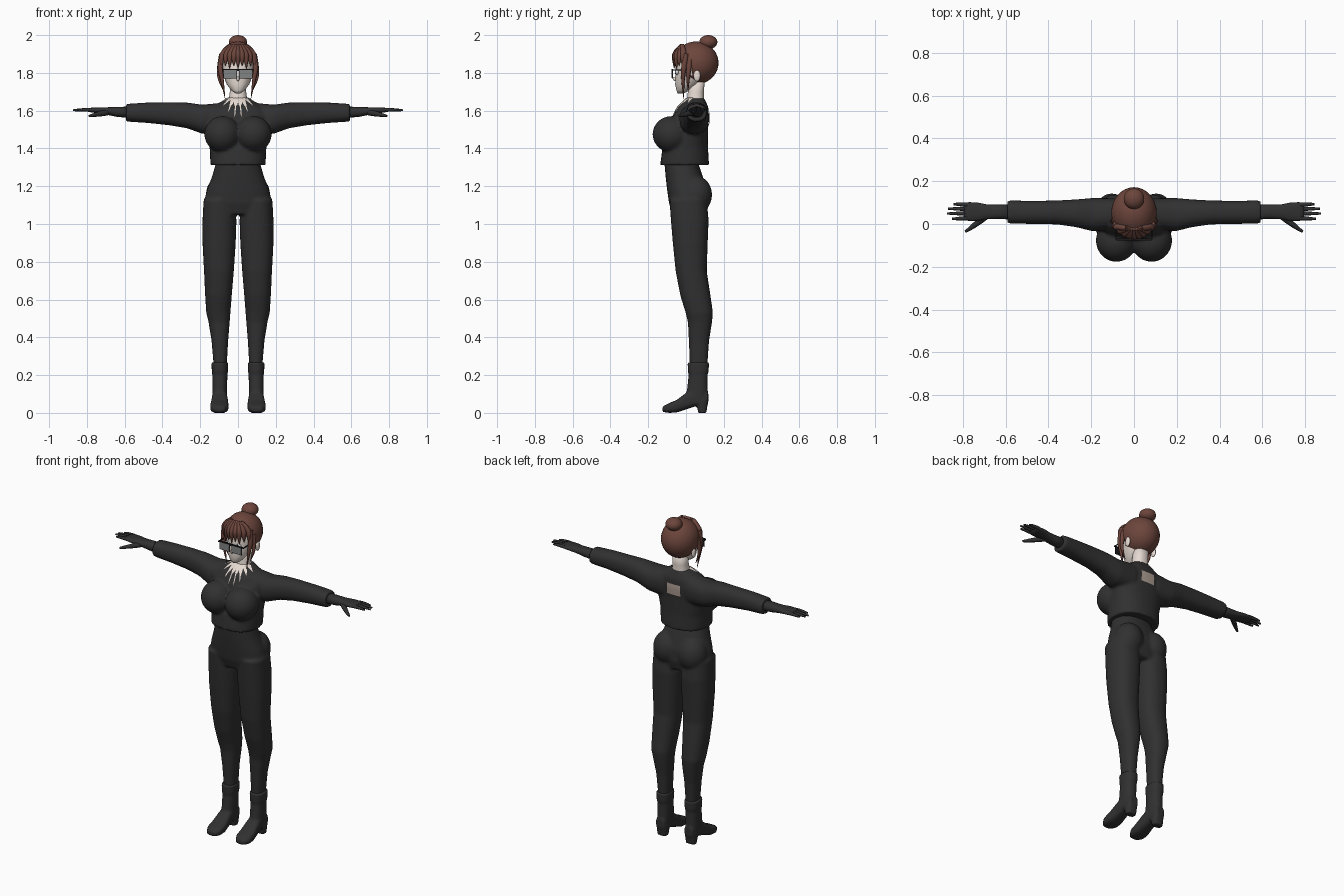
import bpy, bmesh, math
from mathutils import Vector, Matrix

if "Cube" in bpy.data.objects:
    bpy.data.objects.remove(bpy.data.objects["Cube"], do_unlink=True)


def material(name, r, g, b):
    m = bpy.data.materials.new(name)
    m.use_nodes = True
    m.diffuse_color = (r, g, b, 1)
    bsdf = m.node_tree.nodes["Principled BSDF"]
    bsdf.inputs["Base Color"].default_value = (r, g, b, 1)
    bsdf.inputs["Roughness"].default_value = 0.8
    return m


CLOTH = material("black cloth", .03, .03, .03)
SKIN = material("pale skin", .80, .71, .65)
HAIR = material("brown hair", .15, .06, .045)
LENS = material("grey lens", .22, .23, .23)
FRAME = material("frame black", .01, .01, .01)
PATCH = material("beige patch", .42, .34, .29)
WHITE = material("eye white", .8, .8, .8)


def loft(bm, axis, sections, side=1, n=28, power=2.3):
    """Skin rounded sections (position, a0, a1, b0, b1) along an axis."""
    rings = []
    for p, a0, a1, b0, b1 in sections:
        ring = []
        for i in range(n):
            t = math.tau * i / n
            c, s = math.cos(t), math.sin(t)
            a = (a0 + a1) / 2 + (a1 - a0) / 2 * math.copysign(abs(c) ** (2 / power), c)
            b = (b0 + b1) / 2 + (b1 - b0) / 2 * math.copysign(abs(s) ** (2 / power), s)
            x, y, z = {"x": (p, a, b), "y": (a, p, b), "z": (a, b, p)}[axis]
            ring.append(bm.verts.new((x * side, y, z)))
        rings.append(ring)
    for lo, hi in zip(rings, rings[1:]):
        for i in range(n):
            bm.faces.new((lo[i], lo[(i + 1) % n], hi[(i + 1) % n], hi[i]))
    bm.faces.new(rings[0])
    bm.faces.new(rings[-1])


def ball(bm, centre, radii):
    m = Matrix.Translation(centre) @ Matrix.Diagonal((*radii, 1))
    bmesh.ops.create_uvsphere(bm, u_segments=32, v_segments=20, radius=1, matrix=m)


def block(bm, centre, size):
    m = Matrix.Translation(centre) @ Matrix.Diagonal((*size, 1))
    bmesh.ops.create_cube(bm, size=1, matrix=m)


def finish(name, bm, mat, voxel=0, smooth=True, recalc=True):
    if recalc:
        bmesh.ops.recalc_face_normals(bm, faces=bm.faces[:])
    me = bpy.data.meshes.new(name)
    bm.to_mesh(me)
    bm.free()
    me.materials.append(mat)
    ob = bpy.data.objects.new(name, me)
    bpy.context.collection.objects.link(ob)
    for f in me.polygons:
        f.use_smooth = smooth
    if voxel:
        rm = ob.modifiers.new("fuse", "REMESH")
        rm.mode, rm.voxel_size, rm.use_smooth_shade = "VOXEL", voxel, True
        sm = ob.modifiers.new("soften", "SMOOTH")
        sm.factor, sm.iterations = .5, 5
    return ob


def lock(name, points, radii, mat):
    """A tapered strand along a smooth path."""
    cu = bpy.data.curves.new(name, "CURVE")
    cu.dimensions, cu.bevel_depth, cu.bevel_resolution = "3D", 1, 2
    cu.use_fill_caps = True
    sp = cu.splines.new("NURBS")
    sp.points.add(len(points) - 1)
    for pt, co, r in zip(sp.points, points, radii):
        pt.co, pt.radius = (*co, 1), r
    sp.order_u, sp.use_endpoint_u, sp.resolution_u = 3, True, 6
    cu.materials.append(mat)
    ob = bpy.data.objects.new(name, cu)
    bpy.context.collection.objects.link(ob)


# Sweater: body, bust and sleeves fused into one soft form
bm = bmesh.new()
loft(bm, "z", [(1.312, -.146, .146, -.137, .122), (1.40, -.15, .15, -.125, .117),
               (1.50, -.165, .165, -.08, .117), (1.57, -.165, .165, -.07, .122),
               (1.62, -.135, .135, -.045, .118), (1.648, -.09, .09, -.015, .105),
               (1.665, -.06, .06, .0, .098)])
for s in (1, -1):
    ball(bm, (.082 * s, -.077, 1.475), (.096, .10, .096))
    loft(bm, "x", [(.08, -.02, .12, 1.47, 1.642), (.19, -.035, .122, 1.478, 1.632),
                   (.27, -.015, .115, 1.507, 1.643), (.36, -.002, .11, 1.522, 1.645),
                   (.48, .0, .108, 1.535, 1.643), (.56, .002, .11, 1.54, 1.638),
                   (.592, .002, .11, 1.543, 1.636)], s)
sweater = finish("sweater", bm, CLOTH, .008)

# Trousers: pelvis, seat and legs
bm = bmesh.new()
loft(bm, "z", [(1.33, -.115, .115, -.115, .062), (1.25, -.138, .138, -.108, .09),
               (1.18, -.165, .165, -.10, .112), (1.11, -.182, .182, -.09, .115),
               (1.05, -.165, .165, -.07, .10)])
for s in (1, -1):
    ball(bm, (.085 * s, .052, 1.155), (.085, .086, .10))
    loft(bm, "z", [(1.13, .02, .182, -.088, .11), (1.02, .008, .188, -.08, .12),
                   (.90, .012, .188, -.07, .115), (.75, .022, .18, -.055, .11),
                   (.62, .033, .174, -.03, .13), (.53, .04, .168, -.002, .143),
                   (.48, .044, .156, .01, .138), (.38, .052, .14, .015, .122),
                   (.24, .06, .128, .02, .113)], s)
finish("trousers", bm, CLOTH, .008)

# Boots, hands and fingers
for s, tag in ((1, "left"), (-1, "right")):
    bm = bmesh.new()
    loft(bm, "z", [(.268, .052, .14, .008, .122), (.22, .053, .139, .01, .12),
                   (.20, .056, .136, .014, .114), (.12, .058, .136, .005, .115),
                   (.05, .06, .135, -.02, .118)], s)
    loft(bm, "y", [(.118, .068, .126, .05, .11), (.05, .058, .136, .035, .13),
                   (.0, .054, .14, .018, .105), (-.05, .049, .147, .002, .068),
                   (-.09, .051, .147, .0, .052), (-.124, .07, .128, .005, .034)], s, power=3)
    loft(bm, "z", [(0, .066, .128, .065, .108), (.07, .06, .134, .05, .118)], s, power=3)
    finish(tag + "_boot", bm, CLOTH, .006)

    bm = bmesh.new()
    loft(bm, "x", [(.55, .02, .09, 1.56, 1.622), (.64, .024, .09, 1.567, 1.62),
                   (.69, .022, .092, 1.577, 1.618), (.73, .014, .1, 1.585, 1.618),
                   (.77, .014, .102, 1.59, 1.616), (.795, .02, .098, 1.594, 1.614)], s)
    finish(tag + "_glove", bm, CLOTH)
    for finger, y, tip in (("index", .028, .85), ("middle", .05, .873),
                           ("ring", .07, .868), ("little", .089, .843)):
        spread = y + (y - .058) * .12
        lock(f"{tag}_{finger}_finger",
             [(.77 * s, y, 1.604), (.82 * s, spread, 1.606), (tip * s, spread, 1.602)],
             (.011, .0095, .005), CLOTH)
    lock(tag + "_thumb", [(.69 * s, .04, 1.592), (.735 * s, .0, 1.582), (.788 * s, -.036, 1.572)],
         (.017, .015, .006), CLOTH)

# Neck, head and nose
bm = bmesh.new()
loft(bm, "z", [(1.60, -.056, .056, .0, .10), (1.66, -.049, .049, .005, .095),
               (1.70, -.043, .043, .01, .095), (1.78, -.045, .045, .02, .1)])
finish("neck", bm, SKIN)
bm = bmesh.new()
loft(bm, "z", [(1.692, -.014, .014, -.044, -.012), (1.708, -.036, .036, -.051, .02),
               (1.74, -.06, .06, -.057, .07), (1.78, -.075, .075, -.056, .1),
               (1.83, -.086, .086, -.055, .13), (1.88, -.085, .085, -.05, .14),
               (1.93, -.06, .06, -.02, .12)], power=2.1)
for s in (1, -1):
    ball(bm, (.094 * s, .058, 1.785), (.01, .018, .03))
nose = Matrix.Translation((0, -.057, 1.768)) @ Matrix.Diagonal((.008, .013, .012, 1))
bmesh.ops.create_uvsphere(bm, u_segments=12, v_segments=8, radius=1, matrix=nose)
finish("head", bm, SKIN)
bm = bmesh.new()
for s in (1, -1):
    ball(bm, (.036 * s, -.047, 1.805), (.02, .01, .016))
finish("eyes", bm, WHITE)
bm = bmesh.new()
for s in (1, -1):
    ball(bm, (.036 * s, -.053, 1.805), (.01, .006, .014))
finish("irises", bm, FRAME)

# Hair cap opened over the face, bun, fringe and side locks
bm = bmesh.new()
ball(bm, (0, .053, 1.853), (.106, .119, .113))
gap = [f for f in bm.faces if f.calc_center_median().y < .025 and f.calc_center_median().z < 1.862]
bmesh.ops.delete(bm, geom=gap, context="FACES")
finish("hair_cap", bm, HAIR)
bm = bmesh.new()
ball(bm, (0, .118, 1.963), (.048, .048, .037))
finish("hair_bun", bm, HAIR)
for i in range(9):
    u = (i - 4) / 4
    x = .088 * u
    y = -.062 + .045 * u * u
    lock(f"fringe_lock_{i}", [(x * .4, -.02, 1.945), (x * .9, y + .006, 1.91),
                              (x, y, 1.87), (x * 1.02, y, 1.822 + .014 * (i % 2))],
         (.012, .017, .014, .001), HAIR)
for s, tag in ((1, "left"), (-1, "right")):
    lock(tag + "_temple_lock", [(.085 * s, .0, 1.90), (.098 * s, -.01, 1.84),
                                (.084 * s, -.018, 1.76), (.068 * s, -.012, 1.662)],
         (.014, .016, .009, .001), HAIR)
    lock(tag + "_ear_lock", [(.09 * s, .02, 1.87), (.104 * s, .012, 1.80),
                             (.092 * s, .01, 1.74), (.074 * s, .012, 1.70)],
         (.016, .013, .006, .001), HAIR)

# Glasses
bm = bmesh.new()
for s in (1, -1):
    block(bm, (.041 * s, -.071, 1.795), (.072, .004, .05))
    block(bm, (.041 * s, -.072, 1.818), (.08, .008, .006))
    block(bm, (.084 * s, -.01, 1.815), (.004, .126, .006))
block(bm, (0, -.072, 1.812), (.02, .006, .006))
finish("glasses_frame", bm, FRAME, smooth=False)
bm = bmesh.new()
for s in (1, -1):
    block(bm, (.041 * s, -.073, 1.7945), (.065, .005, .043))
finish("glasses_lenses", bm, LENS, smooth=False)


def sheet(name, rows, mat, axis):
    """A thin patch of point rows laid onto the sweater along an axis."""
    bm = bmesh.new()
    grid = [[bm.verts.new(p) for p in row] for row in rows]
    for r0, r1 in zip(grid, grid[1:]):
        for a, b, c, d in zip(r0, r0[1:], r1[1:], r1):
            bm.faces.new((a, b, c, d))
    ob = finish(name, bm, mat, recalc=False)
    wrap = ob.modifiers.new("lay", "SHRINKWRAP")
    wrap.target, wrap.wrap_method, wrap.wrap_mode = sweater, "PROJECT", "ABOVE_SURFACE"
    setattr(wrap, "use_project_" + axis, True)
    wrap.use_negative_direction, wrap.use_positive_direction = True, False
    wrap.offset = .004


# Pointed neckline in front, and the patch on the upper back
rows = []
for k in range(7):
    row = []
    for j in range(17):
        t = math.radians(-90 + (j - 8) * 10)
        r = .042 + ((.122 if j % 2 else .07) - .042) * k / 6
        row.append((r * .85 * math.cos(t), .05 + r * math.sin(t), 1.8))
    rows.append(row)
sheet("pointed_neckline", rows[::-1], SKIN, "z")
sheet("back_patch", [[(.045 - .09 * i / 6, .3, 1.525 + .065 * j / 6) for i in range(7)]
                     for j in range(7)], PATCH, "y")
